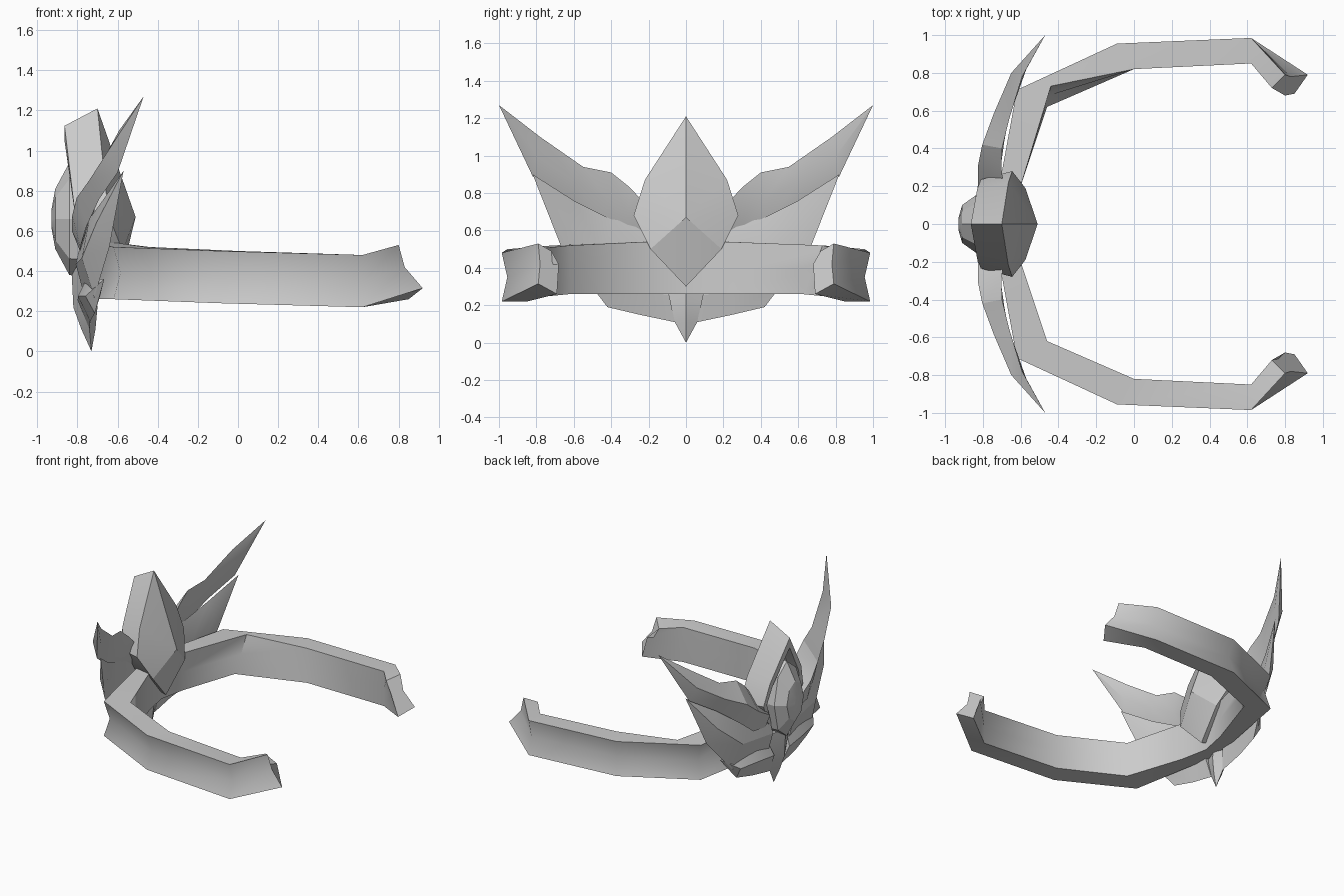
import bpy, bmesh, math

if "Cube" in bpy.data.objects:
    bpy.data.objects.remove(bpy.data.objects["Cube"])

metal = bpy.data.materials.new("grey metal")
metal.use_nodes = True
GREY = (0.6, 0.6, 0.6, 1)
metal.diffuse_color = GREY
metal.node_tree.nodes["Principled BSDF"].inputs["Base Color"].default_value = GREY


def loft(name, loops, smooth=30):
    """Skin a row of equal-length point loops, capping both ends."""
    bm = bmesh.new()
    rows = [[bm.verts.new(p) for p in loop] for loop in loops]
    n = len(rows[0])
    for a, b in zip(rows, rows[1:]):
        for i in range(n):
            j = (i + 1) % n
            bm.faces.new((a[i], a[j], b[j], b[i]))
    bm.faces.new(rows[0])
    bm.faces.new(rows[-1])
    bmesh.ops.remove_doubles(bm, verts=bm.verts, dist=0.0005)
    bmesh.ops.recalc_face_normals(bm, faces=bm.faces)
    mesh = bpy.data.meshes.new(name)
    bm.to_mesh(mesh)
    bm.free()
    mesh.materials.append(metal)
    obj = bpy.data.objects.new(name, mesh)
    bpy.context.collection.objects.link(obj)
    bpy.ops.object.select_all(action='DESELECT')
    obj.select_set(True)
    bpy.context.view_layer.objects.active = obj
    bpy.ops.object.shade_smooth_by_angle(angle=math.radians(smooth))
    return obj


def flip(loops):
    return [[(x, -y, z) for x, y, z in loop] for loop in loops]


# Head band: grooved outside, flat inside, hooked flared ends
def band_section(ox, oy, ix, iy, low, high):
    mid = (low + high) / 2
    gx, gy = ox + (ix - ox) * 0.22, oy + (iy - oy) * 0.22
    return [(ox, oy, high), (gx, gy, mid), (ox, oy, low),
            (ix, iy, low), (ix, iy, mid), (ix, iy, high)]


half = [
    band_section(-0.71, 0.22, -0.60, 0.20, 0.26, 0.54),
    band_section(-0.62, 0.71, -0.46, 0.62, 0.26, 0.52),
    band_section(-0.09, 0.955, 0, 0.82, 0.24, 0.50),
    band_section(0.62, 0.985, 0.62, 0.85, 0.22, 0.48),
    [(0.80, 0.79, 0.53), (0.83, 0.78, 0.42), (0.92, 0.79, 0.315),
     (0.85, 0.69, 0.26), (0.80, 0.68, 0.42), (0.73, 0.72, 0.49)],
]
centre = [band_section(-0.75, 0, -0.64, 0, 0.26, 0.54)]
right_half = flip(half)[::-1]
# The left corner twists outward along its inner top edge
half[1][4:] = [(-0.45, 0.68, 0.39), (-0.44, 0.73, 0.52)]
loft("head_band", right_half + centre + half, 55)

# Wing feathers: thin ridged blades following a swept-back curve
SWEEP = [(0, -0.79), (0.36, -0.785), (0.65, -0.68), (0.82, -0.60), (1, -0.47)]


def sweep_x(y):
    for (y0, x0), (y1, x1) in zip(SWEEP, SWEEP[1:]):
        if y <= y1:
            return x0 + (x1 - x0) * (y - y0) / (y1 - y0)
    return SWEEP[-1][1]


def feather(stations, shift, bulge, lean=0.0):
    """Blade whose upper edge leans back by lean, fading out at the tip."""
    loops = []
    tip = stations[-1][0]
    for yu, zu, yl, zl in stations:
        ym, zm = (yu + yl) / 2, (zu + zl) / 2
        thick = bulge * min(1, math.hypot(yu - yl, zu - zl) / 0.2)
        x = sweep_x(ym) + shift
        back = lean * (1 - yu / tip)
        loops.append([(sweep_x(yu) + shift + back, yu, zu), (x - thick, ym, zm),
                      (sweep_x(yl) + shift, yl, zl), (x + thick * 0.4 + back * 0.5, ym, zm)])
    return loops


feathers = {
    "upper_feather": feather([
        (0.18, 0.70, 0.18, 0.50), (0.30, 0.83, 0.32, 0.52), (0.40, 0.91, 0.44, 0.62),
        (0.55, 0.94, 0.62, 0.76), (0.78, 1.10, 0.82, 0.89), (1, 1.27, 1, 1.27)], 0, 0.04, 0.12),
    "middle_feather": feather([
        (0.12, 0.62, 0.12, 0.25), (0.40, 0.66, 0.47, 0.27),
        (0.60, 0.76, 0.67, 0.52), (0.82, 0.90, 0.82, 0.90)], 0.03, 0.05),
    "lower_feather": feather([
        (0.12, 0.40, 0.06, 0.11), (0.25, 0.40, 0.25, 0.15),
        (0.45, 0.36, 0.42, 0.19), (0.55, 0.36, 0.55, 0.36)], 0.05, 0.06),
}
for name, loops in feathers.items():
    loft("left_" + name, loops, 20)
    loft("right_" + name, flip(loops), 20)

# Pointed spike hanging below the centre
loft("centre_spike", [
    [(x0, 0, z), (xm, w, z), (x1, 0, z), (xm, -w, z)]
    for z, w, x0, xm, x1 in [(0.42, 0.16, -0.83, -0.76, -0.72), (0.22, 0.12, -0.82, -0.75, -0.70),
                             (0.11, 0.06, -0.78, -0.74, -0.71), (0, 0, -0.73, -0.73, -0.73)]], 20)

# Crest: kite-shaped block with a faceted back point and recessed front
KITE = [(-0.70, 0, 1.21), (-0.665, 0.22, 0.87), (-0.645, 0.28, 0.68),
        (-0.575, 0.19, 0.50), (-0.60, 0, 0.30)]
ring = KITE + [(x, -y, z) for x, y, z in KITE[-2:0:-1]]


def kite(x, scale):
    return [(x - 0.1 * (z - 0.67), y * scale, 0.67 + (z - 0.67) * scale) for _, y, z in ring]


loft("crest", [[(-0.51, 0, 0.67)] * len(ring), ring, kite(-0.81, 0.84),
               kite(-0.81, 0.70), kite(-0.75, 0.64)], 15)


# Oval jewel set into the crest
def oval(x, w, h):
    return [(x, w * math.cos(math.tau * i / 8), 0.66 + h * math.sin(math.tau * i / 8))
            for i in range(8)]


loft("jewel", [oval(-0.74, 0.15, 0.29), oval(-0.84, 0.15, 0.28),
               oval(-0.91, 0.10, 0.15), oval(-0.93, 0.03, 0.04)], 15)
